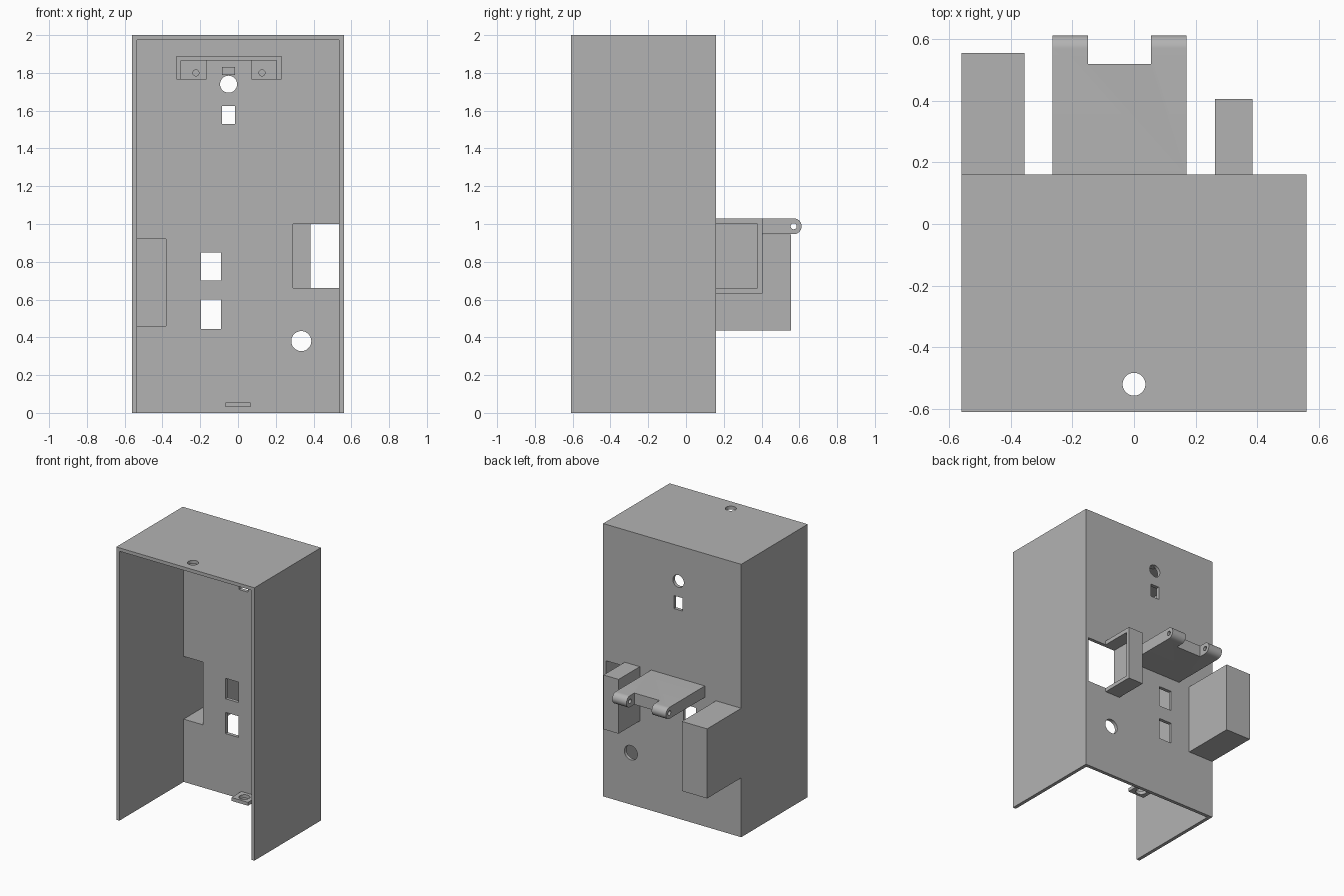
import bpy
import bmesh
from math import radians
from mathutils import Matrix, Vector

old = bpy.data.objects.get("Cube")
if old:
    bpy.data.objects.remove(old, do_unlink=True)

grey = bpy.data.materials.new("plain grey")
grey.use_nodes = True
grey.diffuse_color = (0.45, 0.45, 0.45, 1)
grey.node_tree.nodes["Principled BSDF"].inputs["Base Color"].default_value = grey.diffuse_color

T = 0.025          # wall thickness
W, FRONT, BACK, H = 0.56, -0.61, 0.16, 2.0
INNER = BACK - T   # inside face of the back wall


def finish(name, bm):
    bmesh.ops.recalc_face_normals(bm, faces=bm.faces)
    mesh = bpy.data.meshes.new(name)
    bm.to_mesh(mesh)
    bm.free()
    mesh.materials.append(grey)
    ob = bpy.data.objects.new(name, mesh)
    bpy.context.collection.objects.link(ob)
    return ob


def box(name, x, y, z):
    """Box from three (low, high) ranges."""
    bm = bmesh.new()
    bmesh.ops.create_cube(bm, size=1)
    for v in bm.verts:
        v.co = Vector(r[0] if c < 0 else r[1] for c, r in zip(v.co, (x, y, z)))
    return finish(name, bm)


def rod(name, centre, radius, length, axis):
    bm = bmesh.new()
    turn = Vector((0, 0, 1)).rotation_difference(Vector(axis)).to_matrix().to_4x4()
    bmesh.ops.create_cone(bm, cap_ends=True, segments=40, radius1=radius, radius2=radius,
                          depth=length, matrix=Matrix.Translation(centre) @ turn)
    return finish(name, bm)


def combine(ob, others, operation="DIFFERENCE"):
    """Apply booleans to ob and discard the helper solids."""
    for other in others:
        other.hide_render = True
        mod = ob.modifiers.new("cut", "BOOLEAN")
        mod.operation, mod.solver, mod.object = operation, "EXACT", other
        bpy.context.view_layer.objects.active = ob
        bpy.ops.object.modifier_apply(modifier=mod.name)
        bpy.data.objects.remove(other, do_unlink=True)
    return ob


def smooth(ob):
    bpy.ops.object.select_all(action="DESELECT")
    ob.select_set(True)
    bpy.context.view_layer.objects.active = ob
    bpy.ops.object.shade_smooth_by_angle(angle=radians(30))


Y, Z = (0, 1, 0), (0, 0, 1)
THROUGH = (INNER - 0.02, BACK + 0.02)

# Main housing, open at the front and underneath
housing = box("housing", (-W, W), (FRONT, BACK), (0, H))
windows = [((-0.195, -0.09), (0.70, 0.85)), ((-0.195, -0.09), (0.445, 0.60)),
           ((-0.085, -0.015), (1.53, 1.625)), ((0.29, W - T), (0.66, 1.0)),
           ((-W + T, -0.38), (0.46, 0.92))]
cutters = [box("cutter", (-W + T, W - T), (FRONT - 1, INNER), (-1, H - T))]
cutters += [box("cutter", x, THROUGH, z) for x, z in windows]
cutters += [rod("cutter", (0.335, BACK, 0.38), 0.053, 0.2, Y),
            rod("cutter", (-0.05, BACK, 1.74), 0.045, 0.2, Y),
            rod("cutter", (0, -0.52, H), 0.037, 0.2, Z)]
smooth(combine(housing, cutters))

# Deep compartment on the back, open to the inside
combine(box("rear_compartment", (-W, -0.355), (BACK, 0.555), (0.435, 0.945)),
        [box("cutter", (-W + T, -0.38), (BACK - 0.1, 0.53), (0.46, 0.92))])

# Side pocket on the back, open to the side and inside
combine(box("side_pocket", (0.263, 0.385), (BACK, 0.405), (0.632, 1.03)),
        [box("cutter", (0.29, 0.6), (BACK - 0.1, 0.378), (0.66, 1.0))])

# Hinge shelf with two rounded knuckles and pin holes
PIN_Y, PIN_Z, R = 0.57, 0.988, 0.042
shelf = box("hinge_shelf", (-0.265, 0.17), (BACK, PIN_Y), (PIN_Z - R, PIN_Z + R))
combine(shelf, [rod("round", (-0.0475, PIN_Y, PIN_Z), R, 0.435, (1, 0, 0))], "UNION")
smooth(combine(shelf, [box("cutter", (-0.15, 0.055), (0.52, 0.8), (0.8, 1.2)),
                       rod("cutter", (0, PIN_Y, PIN_Z), 0.016, 1, (1, 0, 0))]))

# Latch tab at the foot of the back wall
smooth(combine(box("latch_tab", (-0.067, 0.067), (0.02, INNER), (0.03, 0.055)),
               [rod("cutter", (0, 0.075, 0.04), 0.037, 0.2, Z)]))

# Mounting bracket inside, below the roof
MID, HALF = -0.048, 0.278
LOW, TOP = 0.882 * H, 0.945 * H
combine(box("bracket_rim", (MID - HALF, MID + HALF), (0.03, INNER), (LOW, TOP)),
        [box("cutter", (MID - HALF + T, MID + HALF - T), (-0.2, 0.3), (LOW - 0.1, TOP - T))])
for side, name in ((-1, "right_bracket_pad"), (1, "left_bracket_pad")):
    ends = sorted((MID + side * 0.12, MID + side * (HALF - T)))
    smooth(combine(box(name, ends, (0.08, INNER), (LOW, TOP - T)),
                   [rod("cutter", (MID + side * 0.175, 0.1, 1.80), 0.016, 0.3, Y)]))
box("bracket_stop", (-0.085, -0.015), (0.1, INNER), (1.79, 1.83))
